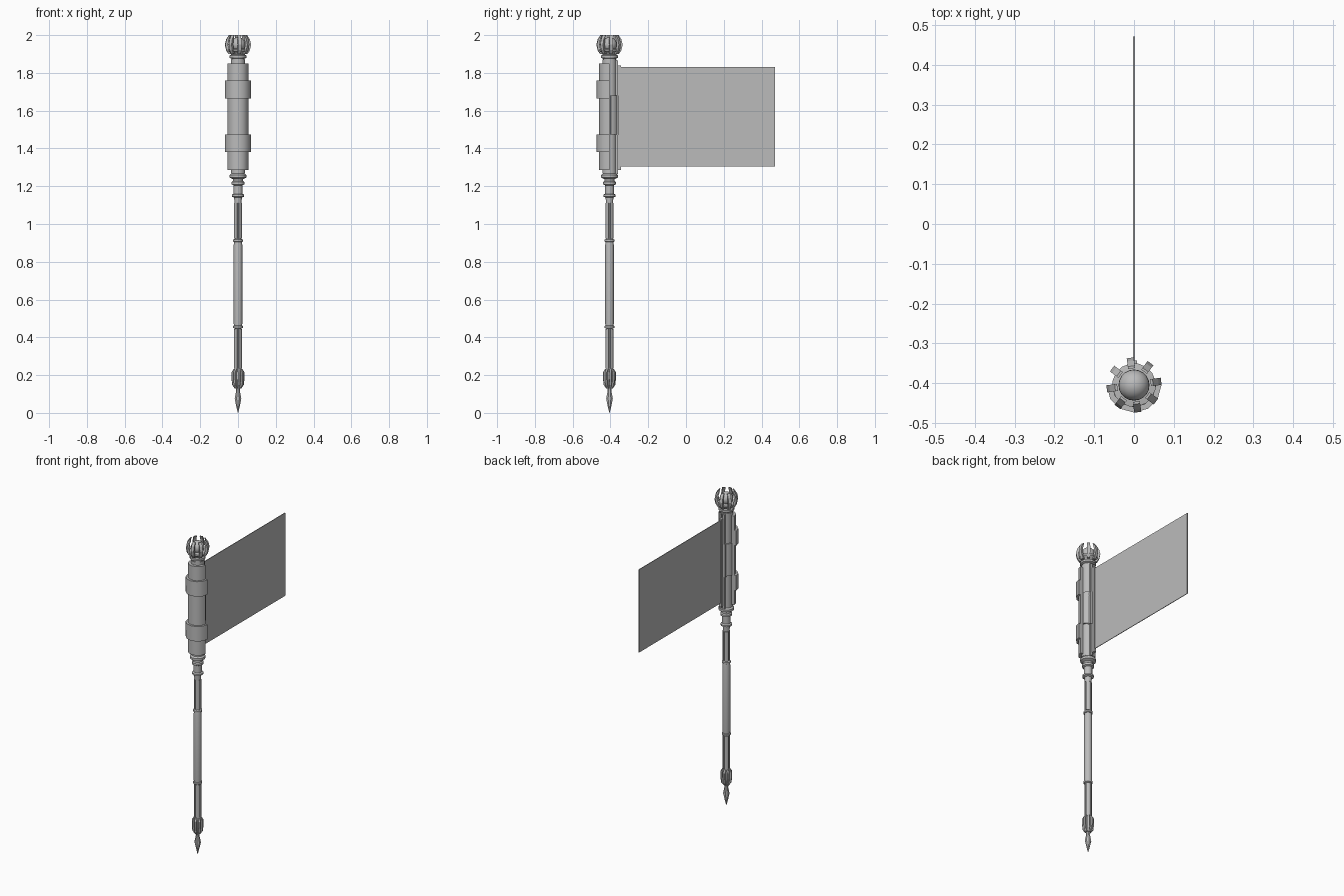
import bpy, bmesh, math
from mathutils import Vector

if "Cube" in bpy.data.objects:
    bpy.data.objects.remove(bpy.data.objects["Cube"])

AXIS_Y = -0.405

steel = bpy.data.materials.new("plain grey")
steel.use_nodes = True
GREY = (0.5, 0.5, 0.5, 1)
steel.diffuse_color = GREY
steel.node_tree.nodes["Principled BSDF"].inputs["Base Color"].default_value = GREY


def finish(name, bm, smooth=35):
    bmesh.ops.recalc_face_normals(bm, faces=bm.faces)
    mesh = bpy.data.meshes.new(name)
    bm.to_mesh(mesh)
    bm.free()
    mesh.materials.append(steel)
    obj = bpy.data.objects.new(name, mesh)
    obj.location.y = AXIS_Y
    bpy.context.collection.objects.link(obj)
    bpy.ops.object.select_all(action="DESELECT")
    obj.select_set(True)
    bpy.context.view_layer.objects.active = obj
    if smooth:
        bpy.ops.object.shade_smooth_by_angle(angle=math.radians(smooth))
    return obj


def lathe(name, profile, sides=16):
    """Turn (radius, height) points around the staff axis."""
    bm = bmesh.new()
    rings = [[bm.verts.new((r * math.cos(a), r * math.sin(a), z))
              for a in (math.tau * (i + 0.5) / sides for i in range(sides))]
             for r, z in profile]
    for low, high in zip(rings, rings[1:]):
        for i in range(sides):
            j = (i + 1) % sides
            bm.faces.new((low[i], low[j], high[j], high[i]))
    bm.faces.new(rings[0])
    bm.faces.new(rings[-1])
    return finish(name, bm)


def shell(name, outer, inner, z0, z1, middle=-90, spread=180, steps=6):
    """Curved plate wrapped around the axis, centred on an angle in degrees."""
    bm = bmesh.new()
    angles = [math.radians(middle - spread / 2 + spread * i / steps)
              for i in range(steps + 1)]
    loop = [(outer, a) for a in angles] + [(inner, a) for a in reversed(angles)]
    low, high = [[bm.verts.new((r * math.cos(a), r * math.sin(a), z))
                  for r, a in loop] for z in (z0, z1)]
    n, half = len(loop), steps + 1
    for i in range(n):
        j = (i + 1) % n
        bm.faces.new((low[i], low[j], high[j], high[i]))
    for ring in (low, high):
        for i in range(steps):
            bm.faces.new((ring[i], ring[i + 1], ring[n - 2 - i], ring[n - 1 - i]))
    return finish(name, bm)


def box(name, x, y, z):
    """Box from (low, high) ranges, with y measured from the staff axis."""
    bm = bmesh.new()
    bmesh.ops.create_cube(bm, size=1)
    for v in bm.verts:
        v.co = Vector([lo + (hi - lo) * (c + 0.5)
                       for (lo, hi), c in zip((x, y, z), v.co)])
    return finish(name, bm, 0)


def claws(name, count, path, width, start):
    """Ring of bent prongs; the path holds (radius, height, thickness)."""
    bm = bmesh.new()
    for k in range(count):
        a = math.radians(start) + math.tau * k / count
        out = Vector((math.cos(a), math.sin(a), 0))
        side = Vector((-out.y, out.x, 0)) * width / 2
        rings = [[bm.verts.new(out * (r + dr * t / 2) + side * s + Vector((0, 0, z)))
                  for dr, s in ((-1, -1), (1, -1), (1, 1), (-1, 1))]
                 for r, z, t in path]
        for low, high in zip(rings, rings[1:]):
            for i in range(4):
                j = (i + 1) % 4
                bm.faces.new((low[i], low[j], high[j], high[i]))
        bm.faces.new(rings[0])
        bm.faces.new(rings[-1])
    return finish(name, bm, 0)


# Foot: spike held by a ring of small prongs
lathe("foot_spike", [(.001, 0), (.010, .035), (.019, .075), (.011, .115),
                     (.012, .13), (.018, .14), (.022, .16), (.022, .215), (.019, .235)], 8)
claws("foot_prongs", 8, [(.014, .13, .006), (.025, .148, .010), (.029, .18, .010),
                         (.029, .215, .010), (.020, .232, .006)], .011, 10)

# Shaft: thick middle grip, with ribbed lengths above and below
lathe("shaft_core", [(.016, .22), (.016, 1.16)])
lathe("shaft_grip", [(.020, .45), (.023, .47), (.023, .89), (.020, .91)])
for name, z in (("lower_shaft_ring", .455), ("upper_shaft_ring", .912)):
    lathe(name, [(.019, z - .009), (.026, z - .005), (.026, z + .005), (.019, z + .009)])
for name, z0, z1 in (("lower_shaft_rib", .235, .445), ("upper_shaft_rib", .922, 1.11)):
    for k in range(4):
        shell(f"{name}_{k + 1}", .021, .012, z0, z1, 45 + 90 * k, 62, 3)

# Collar below the head
lathe("collar", [(.019, 1.11), (.021, 1.14), (.033, 1.145), (.033, 1.155), (.024, 1.16),
                 (.024, 1.205), (.034, 1.21), (.034, 1.222), (.028, 1.228), (.028, 1.238),
                 (.045, 1.246), (.045, 1.26), (.036, 1.268), (.036, 1.285)])

# Head: core tube, front casing, two bands and rear plates
lathe("head_core", [(.038, 1.27), (.038, 1.87)])
shell("front_casing", .056, .034, 1.285, 1.85)
for name, z0, z1 in (("lower_band", 1.38, 1.475), ("upper_band", 1.665, 1.76)):
    shell(name, .069, .05, z0, z1)
for s, side in ((1, "left"), (-1, "right")):
    shell(f"{side}_rear_plate", .046, .03, 1.475, 1.68, 90 - s * 50, 62, 4)
    box(f"{side}_flag_rail", sorted((s * .006, s * .018)), (.02, .045), (1.265, 1.865))
    box(f"{side}_flag_clasp", sorted((s * .004, s * .024)), (.02, .048), (1.47, 1.68))
box("flag_bracket", (-.008, .008), (.02, .062), (1.285, 1.84))

# Flag
box("flag", (-.002, .002), (.055, .877), (1.305, 1.832))

# Crown: neck, seat, ball and curved claws
lathe("crown_neck", [(.034, 1.86), (.034, 1.875), (.046, 1.88), (.046, 1.892),
                     (.036, 1.897), (.040, 1.905), (.055, 1.915), (.055, 1.925), (.03, 1.93)])
bm = bmesh.new()
bmesh.ops.create_uvsphere(bm, u_segments=20, v_segments=12, radius=.039)
bmesh.ops.translate(bm, verts=bm.verts, vec=(0, 0, 1.95))
finish("crown_ball", bm)
claws("crown_claws", 8, [(.044, 1.9, .012), (.055, 1.92, .015), (.062, 1.95, .014),
                         (.056, 1.978, .012), (.045, 2.0, .006)], .018, 8)
